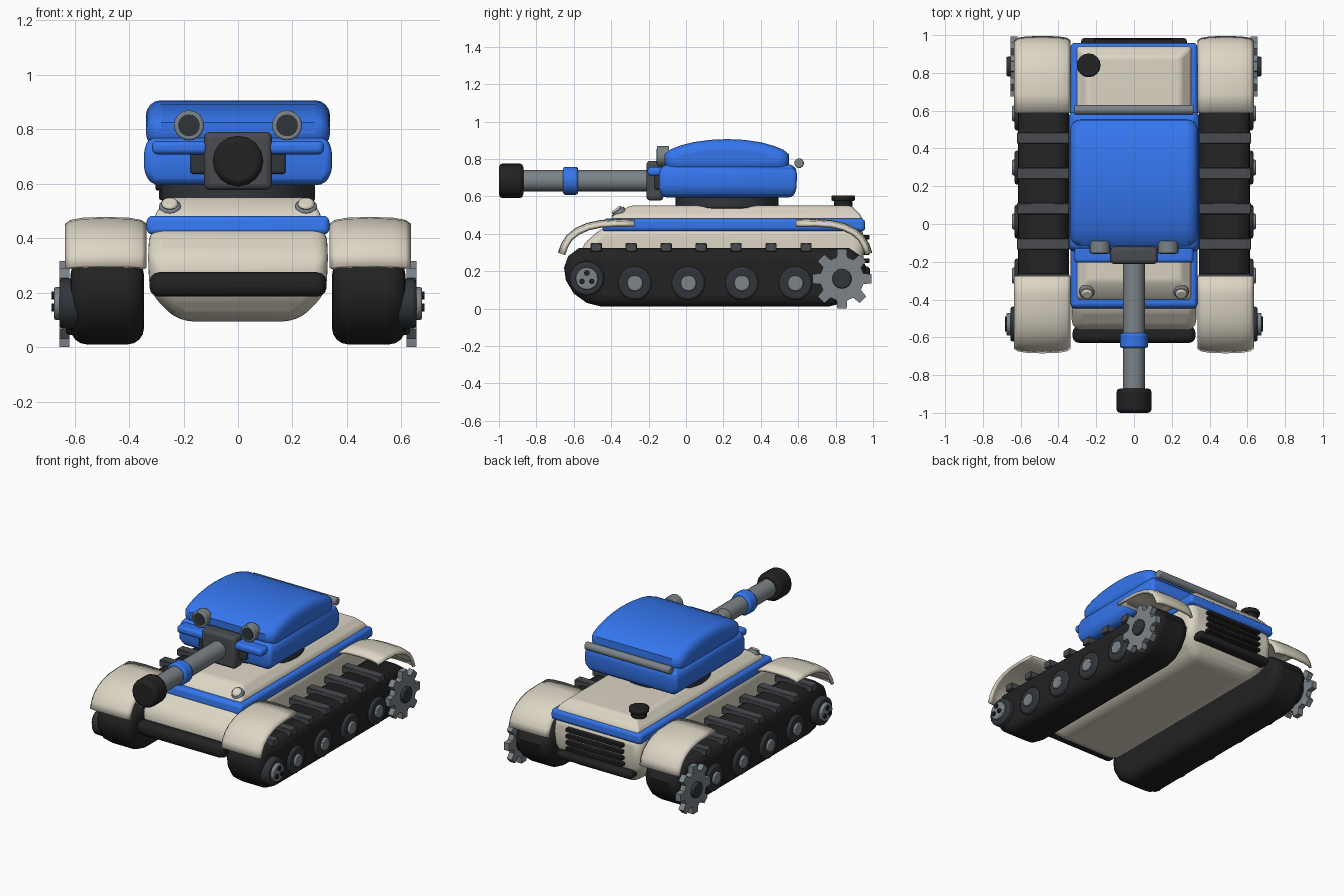
import bpy, bmesh, math
from mathutils import Vector, Matrix

if "Cube" in bpy.data.objects:
    bpy.data.objects.remove(bpy.data.objects["Cube"])


def material(name, rgb):
    m = bpy.data.materials.new(name)
    m.diffuse_color = (*rgb, 1)
    m.use_nodes = True
    m.node_tree.nodes["Principled BSDF"].inputs["Base Color"].default_value = m.diffuse_color
    return m


BLUE = material("blue_paint", (0.035, 0.18, 0.85))
CREAM = material("cream_paint", (0.72, 0.67, 0.56))
BLACK = material("black_rubber", (0.016, 0.016, 0.016))
DARK = material("dark_metal", (0.065, 0.07, 0.08))
STEEL = material("steel", (0.2, 0.23, 0.25))
CHARCOAL = material("charcoal", (0.03, 0.036, 0.042))


def finish(name, bm, mat, bevel=0, seg=3, mirror=False, solid=0, angle=35):
    """Turn a bmesh into a shaded object with its modifiers."""
    bmesh.ops.recalc_face_normals(bm, faces=bm.faces)
    me = bpy.data.meshes.new(name)
    bm.to_mesh(me)
    bm.free()
    ob = bpy.data.objects.new(name, me)
    bpy.context.collection.objects.link(ob)
    me.materials.append(mat)
    if solid:
        ob.modifiers.new("Solidify", 'SOLIDIFY').thickness = solid
    if bevel:
        b = ob.modifiers.new("Bevel", 'BEVEL')
        b.width, b.segments, b.limit_method = bevel, seg, 'ANGLE'
        b.angle_limit = math.radians(20)
    if mirror:
        ob.modifiers.new("Mirror", 'MIRROR')
    bpy.ops.object.select_all(action='DESELECT')
    ob.select_set(True)
    bpy.context.view_layer.objects.active = ob
    bpy.ops.object.shade_smooth_by_angle(angle=math.radians(angle))
    return ob


def box(name, mat, x, y, z, bevel=0.0, seg=3, mirror=False):
    bm = bmesh.new()
    mn, mx = Vector((x[0], y[0], z[0])), Vector((x[1], y[1], z[1]))
    bmesh.ops.create_cube(bm, size=1, matrix=Matrix.Translation((mn + mx) / 2)
                          @ Matrix.Diagonal((*(mx - mn), 1)))
    return finish(name, bm, mat, bevel, seg, mirror)


def tube(name, mat, a, b, r, bevel=0.0, sides=16, mirror=False, stretch=1):
    """Cylinder from point a to point b."""
    a, b = Vector(a), Vector(b)
    bm = bmesh.new()
    rot = (b - a).to_track_quat('Z', 'Y').to_matrix().to_4x4()
    bmesh.ops.create_cone(bm, cap_ends=True, segments=sides, radius1=r, radius2=r, depth=(b - a).length,
                          matrix=Matrix.Translation((a + b) / 2) @ rot @ Matrix.Diagonal((stretch, 1, 1, 1)))
    ob = finish(name, bm, mat, bevel, 2, mirror)
    if bevel:
        ob.modifiers["Bevel"].angle_limit = math.radians(40)
    return ob


def loft(name, mat, levels, bevel, seg=3):
    """Stack of rectangles: (z, half width, front y, back y)."""
    bm = bmesh.new()
    rings = [[bm.verts.new(p) for p in ((-w, f, z), (w, f, z), (w, k, z), (-w, k, z))]
             for z, w, f, k in levels]
    for lo, hi in zip(rings, rings[1:]):
        for i in range(4):
            j = (i + 1) % 4
            bm.faces.new((lo[i], lo[j], hi[j], hi[i]))
    bm.faces.new(rings[0])
    bm.faces.new(rings[-1])
    return finish(name, bm, mat, bevel, seg)


def side_profile(name, mat, pts, x0, x1, bevel=0.0, seg=4, mirror=False, limit=50):
    """Side outline (y, z) extruded along x, rounding its two rims."""
    bm = bmesh.new()
    f = bm.faces.new([bm.verts.new((x0, y, z)) for y, z in pts])
    ext = bmesh.ops.extrude_face_region(bm, geom=[f])
    bmesh.ops.translate(bm, vec=(x1 - x0, 0, 0),
                        verts=[v for v in ext["geom"] if isinstance(v, bmesh.types.BMVert)])
    ob = finish(name, bm, mat, bevel, seg, mirror)
    if bevel:
        ob.modifiers["Bevel"].angle_limit = math.radians(limit)
    return ob


def fender(name, path):
    """Crowned mudguard sheet swept along a side path."""
    bm = bmesh.new()
    crown = [(0.335, -0.022), (0.355, -0.008), (0.4, 0), (0.485, 0.003), (0.57, 0), (0.615, -0.008), (0.635, -0.022)]
    rows = []
    for i, p in enumerate(path):
        t = (Vector(path[min(i + 1, len(path) - 1)]) - Vector(path[max(i - 1, 0)])).normalized()
        n = Vector((-t.y, t.x))
        n = -n if n.y < 0 else n
        rows.append([bm.verts.new((x, p[0] + n.x * d, p[1] + n.y * d)) for x, d in crown])
    for a, b in zip(rows, rows[1:]):
        for i in range(len(crown) - 1):
            bm.faces.new((a[i], a[i + 1], b[i + 1], b[i]))
    ob = finish(name, bm, CREAM, mirror=True, solid=0.02)
    if ob.data.polygons[len(crown) * 3].normal.z < 0:
        ob.data.flip_normals()


# Hull
loft("hull", CREAM, [(0.095, 0.22, -0.46, 0.86), (0.2, 0.325, -0.56, 0.94),
                     (0.33, 0.33, -0.565, 0.955), (0.44, 0.325, -0.44, 0.945)], 0.05, 4)
loft("hull_band", BLUE, [(0.413, 0.335, -0.45, 0.96), (0.482, 0.335, -0.44, 0.955)], 0.02)
loft("upper_deck", CREAM, [(0.47, 0.305, -0.41, 0.945), (0.5, 0.3, -0.385, 0.935),
                           (0.55, 0.245, -0.3, 0.885)], 0.04)
box("front_bumper", BLACK, (-0.325, 0.325), (-0.63, -0.54), (0.185, 0.275), 0.035)
box("rear_bumper", BLACK, (-0.28, 0.28), (0.9, 0.985), (0.175, 0.225), 0.02)
for i in range(4):
    z = 0.255 + 0.042 * i
    box(f"grille_slat_{i + 1}", BLACK, (-0.21, 0.21), (0.93, 0.982), (z - 0.012, z + 0.012), 0.005, 1)
tube("filler_base", BLACK, (-0.24, 0.84, 0.54), (-0.24, 0.84, 0.578), 0.05, 0.008)
tube("filler_cap", BLACK, (-0.24, 0.84, 0.575), (-0.24, 0.84, 0.605), 0.063, 0.008)

# Hull lamps tilted up and forward
lamp, aim = Vector((0.25, -0.345, 0.495)), Vector((0, -0.62, 0.78))
tube("hull_lamp_body", STEEL, lamp - aim * 0.02, lamp + aim * 0.035, 0.04, 0.006, mirror=True)
tube("hull_lamp_lens", CREAM, lamp + aim * 0.03, lamp + aim * 0.05, 0.031, 0.01, mirror=True)

# Tracks with cleats
side_profile("track", BLACK, [(-0.45, 0.01), (-0.53, 0.03), (-0.6, 0.08), (-0.642, 0.15), (-0.652, 0.22),
                              (-0.63, 0.28), (-0.57, 0.325), (0.87, 0.325), (0.935, 0.28), (0.965, 0.22),
                              (0.95, 0.15), (0.905, 0.08), (0.84, 0.03), (0.76, 0.01)],
             0.345, 0.615, 0.06, mirror=True)
for i in range(7):
    y = -0.48 + 0.187 * i
    box(f"track_cleat_{i + 1}", DARK, (0.342, 0.62), (y - 0.03, y + 0.03), (0.305, 0.35), 0.004, 1, True)

# Road wheels
for i in range(4):
    y = -0.273 + 0.286 * i
    tube(f"road_wheel_{i + 1}", CHARCOAL, (0.58, y, 0.135), (0.632, y, 0.135), 0.09, 0.012, mirror=True)
    tube(f"road_wheel_hub_{i + 1}", STEEL, (0.6, y, 0.135), (0.645, y, 0.135), 0.042, 0.006, mirror=True)

# Front idler
tube("idler_wheel", CHARCOAL, (0.58, -0.53, 0.16), (0.655, -0.53, 0.16), 0.092, 0.012, mirror=True)
tube("idler_hub", STEEL, (0.6, -0.53, 0.16), (0.675, -0.53, 0.16), 0.06, 0.006, mirror=True)
for i in range(3):
    a = math.radians(90 + 120 * i)
    y, z = -0.53 + 0.03 * math.cos(a), 0.16 + 0.03 * math.sin(a)
    tube(f"idler_bolt_{i + 1}", BLACK, (0.66, y, z), (0.684, y, z), 0.015, sides=10, mirror=True)

# Rear toothed sprocket
teeth = []
for i in range(8):
    for off, r in ((-14, 0.118), (-9, 0.16), (9, 0.16), (14, 0.118)):
        a = math.radians(45 * i + off)
        teeth.append((0.834 + r * math.cos(a), 0.159 + r * math.sin(a)))
side_profile("drive_sprocket", STEEL, teeth, 0.618, 0.655, mirror=True)
tube("sprocket_axle", BLACK, (0.56, 0.834, 0.159), (0.63, 0.834, 0.159), 0.08, mirror=True)
tube("sprocket_hub", CHARCOAL, (0.62, 0.834, 0.159), (0.675, 0.834, 0.159), 0.052, 0.006, mirror=True)

# Mudguards
fender("front_fender", [(-0.275, 0.474), (-0.37, 0.475), (-0.46, 0.47), (-0.53, 0.455), (-0.59, 0.428),
                        (-0.637, 0.39), (-0.665, 0.345), (-0.682, 0.298)])
fender("rear_fender", [(0.588, 0.474), (0.69, 0.475), (0.78, 0.47), (0.85, 0.453), (0.905, 0.427),
                       (0.95, 0.39), (0.977, 0.345), (0.993, 0.298)])

# Turret
tube("turret_ring", CHARCOAL, (0, 0.22, 0.535), (0, 0.22, 0.605), 0.275, 0.01, 32, stretch=1.03)
loft("turret_base", BLUE, [(0.595, 0.315, -0.13, 0.575), (0.64, 0.345, -0.145, 0.59),
                           (0.73, 0.345, -0.145, 0.595), (0.77, 0.325, -0.12, 0.575)], 0.03)
side_profile("turret_dome", BLUE, [(-0.112, 0.73), (-0.115, 0.825), (-0.085, 0.85), (-0.03, 0.872), (0.04, 0.89),
                                   (0.13, 0.902), (0.22, 0.906), (0.31, 0.902), (0.4, 0.889), (0.47, 0.87),
                                   (0.52, 0.85), (0.55, 0.825), (0.555, 0.73)],
             -0.338, 0.338, 0.055, limit=60)
tube("turret_rear_rail", STEEL, (-0.315, 0.605, 0.777), (0.315, 0.605, 0.777), 0.026, 0.006)
tube("turret_lamp_rim", STEEL, (0.18, -0.155, 0.814), (0.18, -0.09, 0.814), 0.055, 0.006, 20, True)
tube("turret_lamp_lens", CHARCOAL, (0.18, -0.159, 0.814), (0.18, -0.12, 0.814), 0.04, 0, 20, True)
box("brow_bar", BLUE, (0.11, 0.315), (-0.205, -0.12), (0.708, 0.757), 0.018, 3, True)

# Gun
box("mantlet", DARK, (-0.125, 0.125), (-0.212, -0.12), (0.577, 0.79), 0.022)
box("mantlet_backing", CHARCOAL, (-0.175, 0.175), (-0.17, -0.12), (0.635, 0.725), 0.012)
tube("barrel", STEEL, (0, -0.15, 0.683), (0, -0.95, 0.683), 0.058)
tube("barrel_band", BLUE, (0, -0.577, 0.683), (0, -0.657, 0.683), 0.075, 0.012)
tube("muzzle", BLACK, (0, -0.87, 0.683), (0, -1.0, 0.683), 0.093, 0.02)
